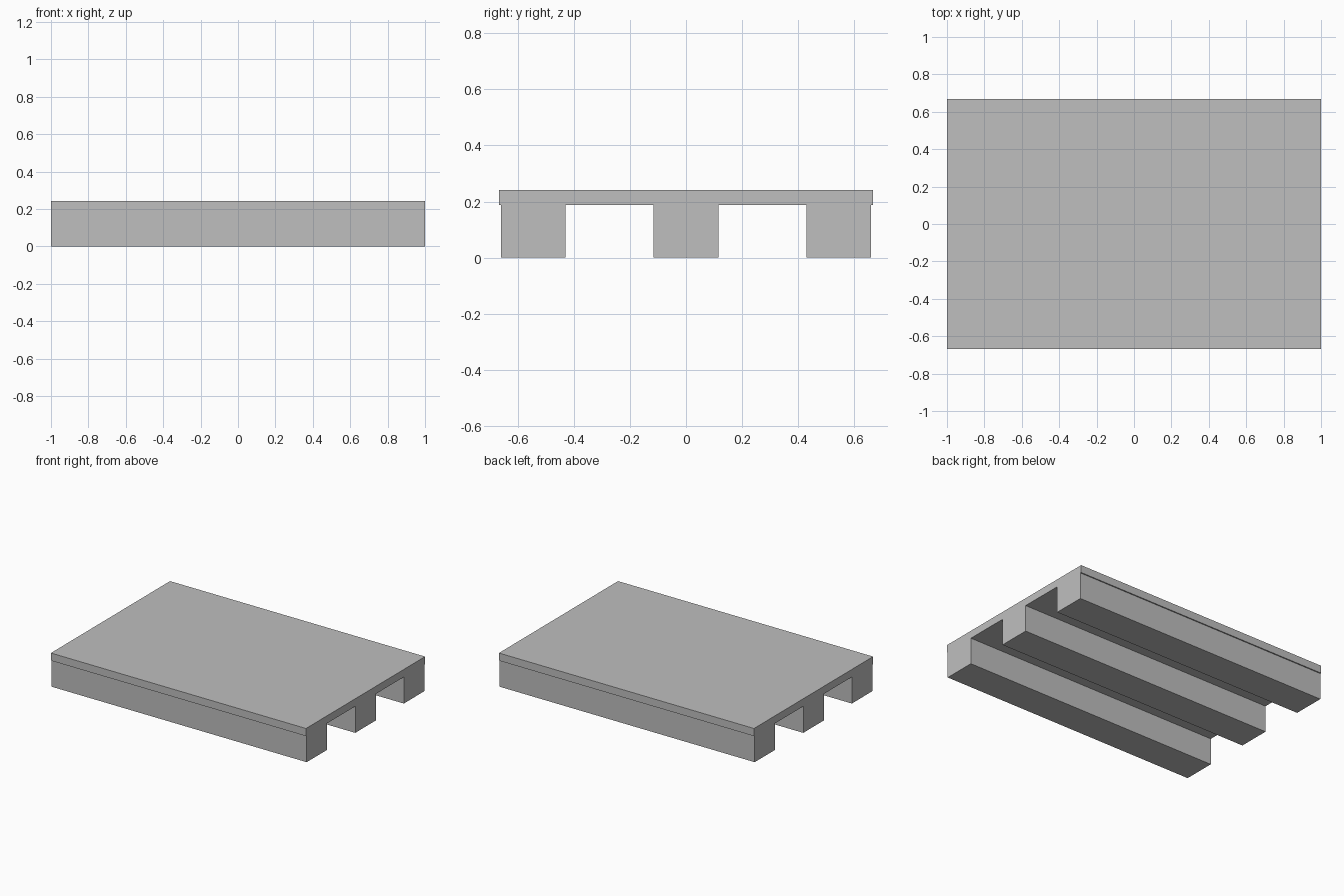
import bpy

if "Cube" in bpy.data.objects:
    bpy.data.objects.remove(bpy.data.objects["Cube"])

# Single flat grey
grey = bpy.data.materials.new("light_grey")
grey.diffuse_color = (0.52, 0.52, 0.52, 1.0)
grey.use_nodes = True
grey.node_tree.nodes["Principled BSDF"].inputs["Base Color"].default_value = grey.diffuse_color


def box(name, y0, y1, z0, z1, length=2.0):
    """Box running the full length along x."""
    bpy.ops.mesh.primitive_cube_add(
        size=1, location=(0, (y0 + y1) / 2, (z0 + z1) / 2))
    ob = bpy.context.object
    ob.name = name
    ob.scale = (length, y1 - y0, z1 - z0)
    bpy.ops.object.transform_apply(location=False, rotation=False, scale=True)
    ob.data.materials.append(grey)
    return ob


DECK_BOTTOM, DECK_TOP = 0.188, 0.242

# Flat deck, slightly wider than the runners
box("deck", -0.667, 0.667, DECK_BOTTOM, DECK_TOP)

# Three runners under the deck
for name, centre in (("front_runner", -0.544),
                     ("middle_runner", 0.0),
                     ("back_runner", 0.544)):
    box(name, centre - 0.115, centre + 0.115, 0.0, DECK_BOTTOM)
